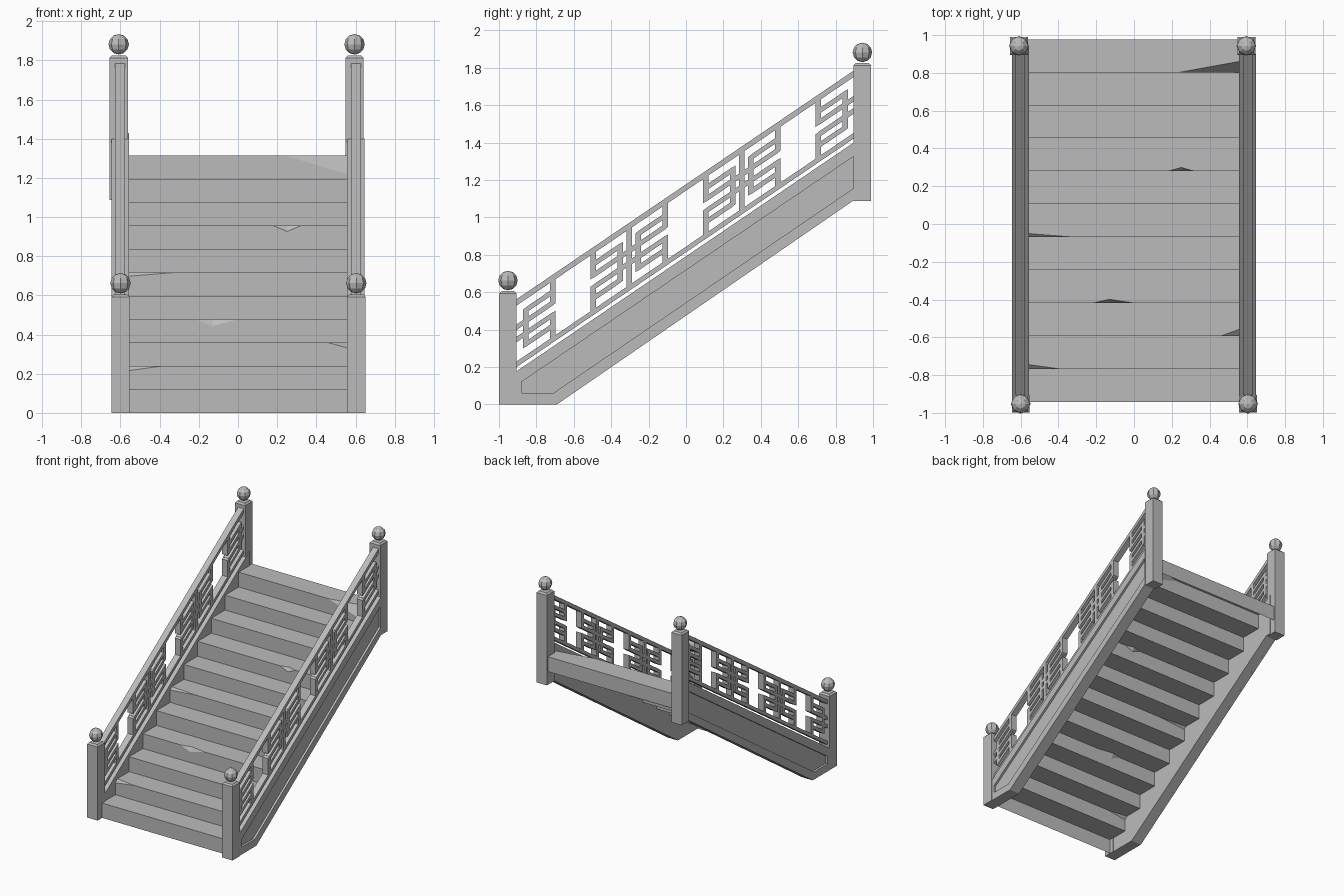
import bpy, bmesh
from mathutils import Vector

if "Cube" in bpy.data.objects:
    bpy.data.objects.remove(bpy.data.objects["Cube"])

stone = bpy.data.materials.new("grey_stone")
stone.use_nodes = True
GREY = (0.5, 0.5, 0.5, 1)
stone.diffuse_color = GREY
stone.node_tree.nodes["Principled BSDF"].inputs["Base Color"].default_value = GREY

SLOPE = 0.678
Y0, Y1 = -0.905, 0.9         # stair run between the posts
BASE = 0.178                 # stringer top at Y0
RAIL_H = 0.385               # balustrade height


def finish(name, bm, recalc=True):
    if recalc:
        bmesh.ops.recalc_face_normals(bm, faces=bm.faces)
    mesh = bpy.data.meshes.new(name)
    bm.to_mesh(mesh)
    bm.free()
    mesh.materials.append(stone)
    obj = bpy.data.objects.new(name, mesh)
    bpy.context.collection.objects.link(obj)
    return obj


def prism(bm, profile, xa, xb):
    """Extrude a (y, z) outline from xa to xb; returns the xb cap."""
    face = bm.faces.new([bm.verts.new((xa, y, z)) for y, z in profile])
    ext = bmesh.ops.extrude_face_region(bm, geom=[face], use_keep_orig=True)["geom"]
    bmesh.ops.translate(bm, vec=(xb - xa, 0, 0),
                        verts=[v for v in ext if isinstance(v, bmesh.types.BMVert)])
    return [f for f in ext if isinstance(f, bmesh.types.BMFace)][0]


def slope_z(y, h):
    return BASE + SLOPE * (y - Y0) + h


def bar(bm, ya, yb, ha, hb, x):
    """Sheared lattice bar following the stair slope."""
    prism(bm, [(ya, slope_z(ya, ha)), (yb, slope_z(yb, ha)),
               (yb, slope_z(yb, hb)), (ya, slope_z(ya, hb))], x - 0.025, x + 0.025)


# Steps: folded sheet of risers and treads, with chipped nosings
RISE, RUN, HALF = 0.1195, 0.1745, 0.57
# step: (chip start, chip middle, chip end, depth back, drop)
CHIPS = {2: (-HALF, -HALF, -0.39, 0.025, 0.025), 3: (0.46, HALF, HALF, 0.04, 0.03),
         4: (-0.22, -0.13, 0, 0.02, 0.035), 6: (-HALF, -HALF, -0.32, 0.02, 0.02),
         8: (0.18, 0.25, 0.32, 0.02, 0.03), 11: (0.24, HALF, HALF, 0.06, 0.1)}
bm = bmesh.new()


def face(points):
    clean = []
    for p in points:
        if p not in clean:
            clean.append(p)
    if len(clean) > 2:
        bm.faces.new([bm.verts.new(p) for p in clean])


for i in range(1, 12):
    y, z = -0.942 + RUN * (i - 1), RISE * i
    left, right = [(-HALF, y, z)], [(HALF, y, z)]
    tread_edge, riser_edge = left + right, left + right
    if i in CHIPS:
        a, m, b, back, drop = CHIPS[i]
        pa, pb = (a, y, z), (b, y, z)
        top, low = (m, y + back, z), (m, y, z - drop)
        start = [] if m == -HALF else left + [pa]
        end = [] if m == HALF else [pb] + right
        tread_edge = start + [top] + end
        riser_edge = start + [low] + end
        if start:
            face([pa, low, top])
        if end:
            face([pb, top, low])
    face(tread_edge + [(HALF, y + RUN, z), (-HALF, y + RUN, z)])
    face([(-HALF, y, z - RISE), (HALF, y, z - RISE)] + riser_edge[::-1])
# closing face behind the top step
yb, zt = -0.942 + RUN * 11, RISE * 11
face([(HALF, yb, zt - RISE), (-HALF, yb, zt - RISE), (-HALF, yb, zt), (HALF, yb, zt)])
bmesh.ops.remove_doubles(bm, verts=bm.verts, dist=0.0001)
finish("steps", bm, recalc=False)

OUTLINE = [(-0.985, 0), (-0.69, 0), (0.895, 1.09), (0.94, 1.09),
           (0.94, slope_z(0.94, 0)), (Y0, BASE), (-0.985, BASE)]
BORDER = [(Y0, 0), (-0.69, 0), (Y1, 1.093), (Y1, slope_z(Y1, 0)), (Y0, BASE)]
PANEL = [(-0.88, 0.06), (-0.71, 0.06), (0.895, 1.155), (0.895, 1.325), (-0.88, 0.12)]

for side, label in ((1, "left"), (-1, "right")):
    x = side * 0.602

    # Stringer core with a raised border around the sunken outer panel
    bm = bmesh.new()
    prism(bm, OUTLINE, side * 0.556, side * 0.63)
    for k in range(len(BORDER)):
        n = (k + 1) % len(BORDER)
        prism(bm, [BORDER[k], BORDER[n], PANEL[n], PANEL[k]], side * 0.63, side * 0.647)
    finish(label + "_stringer", bm)

    # Handrail, bottom rail and lattice panels
    bm = bmesh.new()
    bar(bm, Y0 - 0.02, Y1 + 0.02, 0.022, 0.052, x)
    bar(bm, Y0 - 0.02, Y1 + 0.02, RAIL_H - 0.034, RAIL_H, x)
    width, low, high, t = (Y1 - Y0) / 3, 0.04, RAIL_H - 0.02, 0.015
    for p in range(3):
        start = Y0 + p * width

        def lattice(ua, ub, va, vb, horizontal):
            """Four mirrored copies of one bar in panel coordinates."""
            for fu in (False, True):
                for fv in (False, True):
                    us = sorted((1 - ua, 1 - ub)) if fu else (ua, ub)
                    vs = sorted((1 - va, 1 - vb)) if fv else (va, vb)
                    y = [start + u * width for u in us]
                    h = [low + v * (high - low) for v in vs]
                    if horizontal:
                        bar(bm, y[0], y[1], h[0] - t, h[1] + t, x)
                    else:
                        bar(bm, y[0] - t, y[1] + t, h[0], h[1], x)

        lattice(0.08, 0.08, 0.18, 0.5, False)
        lattice(0.32, 0.32, 0.0, 0.44, False)
        lattice(0.08, 0.32, 0.22, 0.22, True)
        lattice(0.0, 0.32, 0.4, 0.4, True)
        if p:
            bar(bm, start - t, start + t, low, high, x)
    finish(label + "_balustrade", bm)

    # Newel posts with chamfered tops and ball finials
    for end, y, za, zb, dx in (("lower", -0.952, 0, 0.605, 0.002),
                               ("upper", 0.943, 1.088, 1.825, -0.007)):
        px, r = x + dx, 0.047
        bm = bmesh.new()
        cap = prism(bm, [(y - r, za), (y + r, za), (y + r, zb), (y - r, zb)], px - r, px + r)
        rim = [e for e in bm.edges if all(v.co.z > zb - 0.001 for v in e.verts)]
        bmesh.ops.bevel(bm, geom=rim, offset=0.012, segments=1, affect='EDGES')
        finish(f"{label}_{end}_post", bm)

        bm = bmesh.new()
        bmesh.ops.create_uvsphere(bm, u_segments=8, v_segments=6, radius=0.052)
        bmesh.ops.translate(bm, vec=Vector((px, y, zb + 0.057)), verts=bm.verts)
        finish(f"{label}_{end}_finial", bm)
